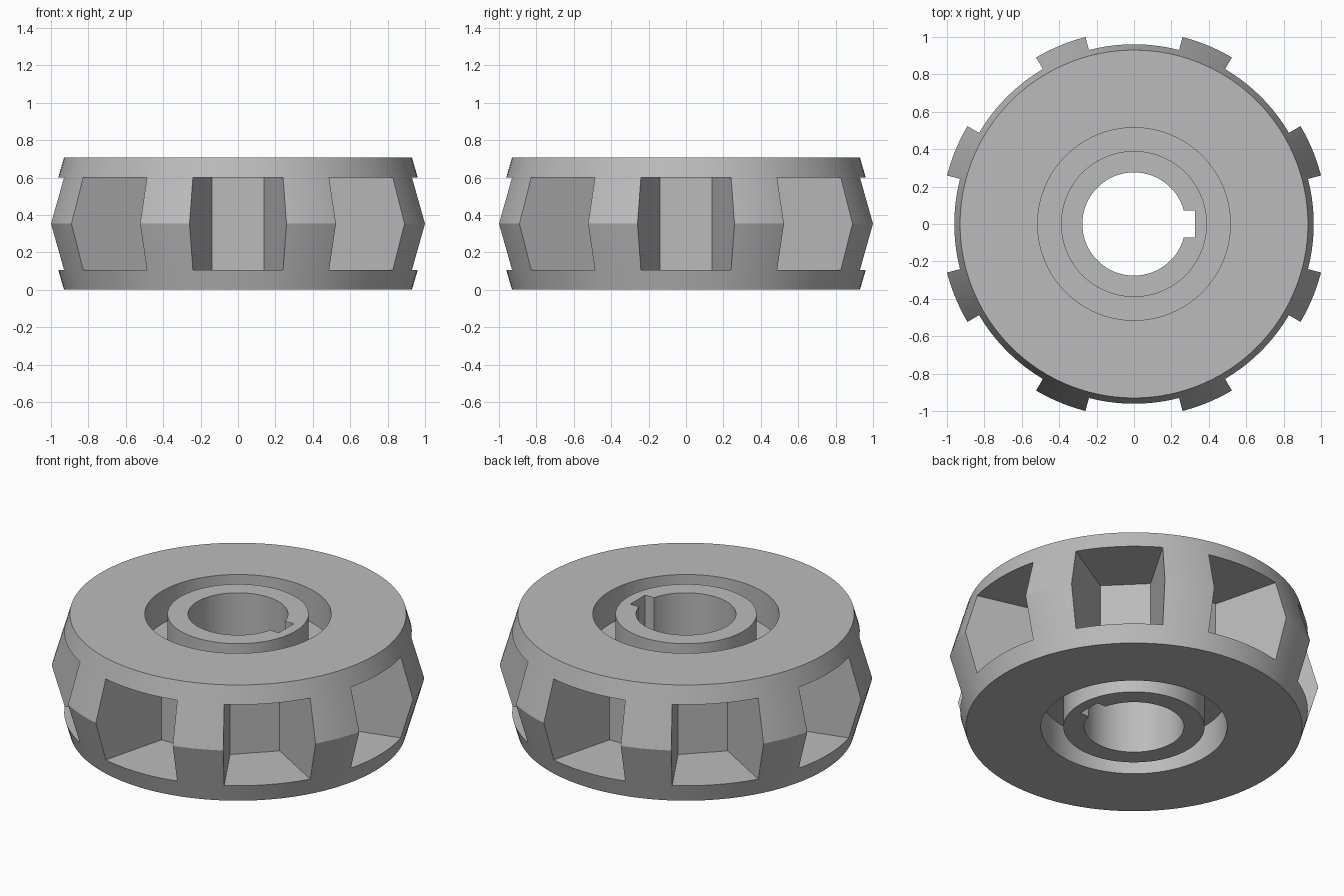
import bpy, bmesh, math
from mathutils import Matrix, Vector

if "Cube" in bpy.data.objects:
    bpy.data.objects.remove(bpy.data.objects["Cube"])

HEIGHT = 0.706
MID = HEIGHT / 2
GROOVE = 0.2                      # depth of the ring groove on each face
SEGMENTS = 120

steel = bpy.data.materials.new("plain grey")
steel.use_nodes = True
GREY = (0.5, 0.5, 0.5, 1)
steel.diffuse_color = GREY
steel.node_tree.nodes["Principled BSDF"].inputs["Base Color"].default_value = GREY


def make_object(name, bm):
    bmesh.ops.recalc_face_normals(bm, faces=bm.faces)
    mesh = bpy.data.meshes.new(name)
    bm.to_mesh(mesh)
    bm.free()
    mesh.materials.append(steel)
    obj = bpy.data.objects.new(name, mesh)
    bpy.context.collection.objects.link(obj)
    return obj


def lathe(name, profile):
    """Turn a closed (radius, z) outline around the z axis."""
    bm = bmesh.new()
    rings = []
    for i in range(SEGMENTS):
        turn = Matrix.Rotation(math.tau * i / SEGMENTS, 3, 'Z')
        rings.append([bm.verts.new(turn @ Vector((r, 0, z))) for r, z in profile])
    n = len(profile)
    for i, ring in enumerate(rings):
        nxt = rings[(i + 1) % SEGMENTS]
        for j in range(n):
            k = (j + 1) % n
            bm.faces.new((ring[j], nxt[j], nxt[k], ring[k]))
    return make_object(name, bm)


def add_prism(bm, outline, z0, z1, angle=0):
    """Extrude a plan outline from z0 to z1, turned about the z axis."""
    turn = Matrix.Rotation(angle, 3, 'Z')
    base = bm.faces.new([bm.verts.new(turn @ Vector((x, y, z0))) for x, y in outline])
    top = bmesh.ops.extrude_face_region(bm, geom=[base])["geom"]
    verts = [v for v in top if isinstance(v, bmesh.types.BMVert)]
    bmesh.ops.translate(bm, vec=(0, 0, z1 - z0), verts=verts)


def cut(body, cutter):
    mod = body.modifiers.new("cut", 'BOOLEAN')
    mod.operation = 'DIFFERENCE'
    mod.solver = 'EXACT'
    mod.object = cutter
    bpy.context.view_layer.objects.active = body
    bpy.ops.object.modifier_apply(modifier=mod.name)
    bpy.data.objects.remove(cutter)


# Wheel body: hub, grooved web and ridged rim, mirrored about mid height
lower = [(0.276, 0), (0.39, 0), (0.39, GROOVE), (0.515, GROOVE), (0.515, 0), (0.93, 0)]
upper = [(r, HEIGHT - z) for r, z in reversed(lower)]
wheel = lathe("pocketed_wheel", lower + [(1.033, MID)] + upper)

# Eight wedge pockets around the rim, with radial sides and a flat floor
bm = bmesh.new()
slope = math.tan(math.radians(14.54))
floor, reach = 0.537, 1.2
wedge = [(floor, -floor * slope), (reach, -reach * slope),
         (reach, reach * slope), (floor, floor * slope)]
for i in range(8):
    add_prism(bm, wedge, 0.106, HEIGHT - 0.106, math.tau * i / 8)
cut(wheel, make_object("pocket_cutter", bm))

# Keyway in the bore
bm = bmesh.new()
add_prism(bm, [(0.1, -0.072), (0.326, -0.072), (0.326, 0.072), (0.1, 0.072)], -0.1, HEIGHT + 0.1)
cut(wheel, make_object("keyway_cutter", bm))

# Smooth round walls, crisp edges
bpy.ops.object.select_all(action='DESELECT')
wheel.select_set(True)
bpy.context.view_layer.objects.active = wheel
bpy.ops.object.shade_smooth_by_angle(angle=math.radians(20))
